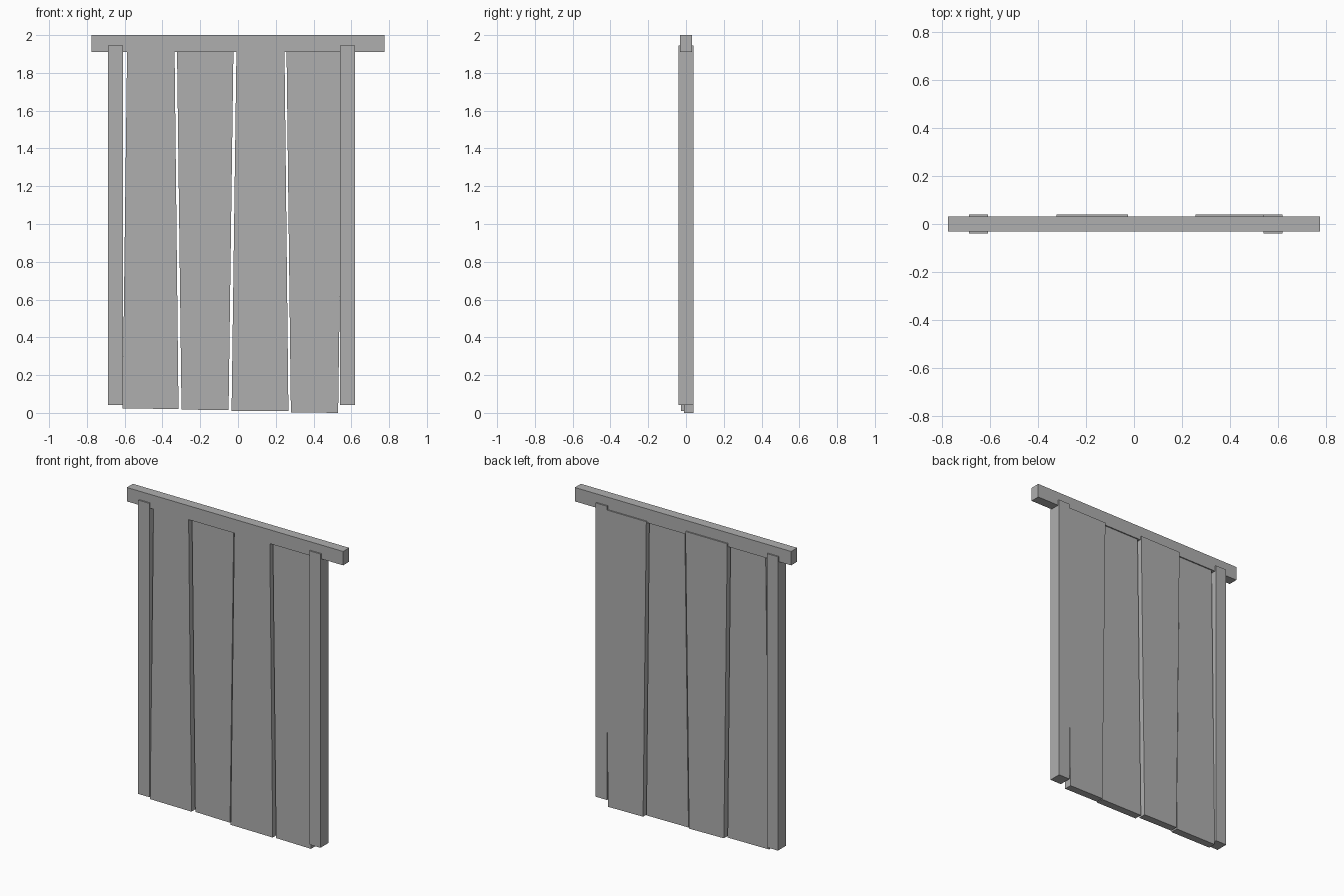
import bpy, bmesh

cube = bpy.data.objects.get("Cube")
if cube:
    bpy.data.objects.remove(cube, do_unlink=True)

GREY = (0.43, 0.43, 0.43, 1)
mat = bpy.data.materials.new("plain grey")
mat.use_nodes = True
mat.diffuse_color = GREY
mat.node_tree.nodes["Principled BSDF"].inputs["Base Color"].default_value = GREY


def board(name, outline, y_front, y_back):
    """Extrude an (x, z) outline from y_front to y_back."""
    bm = bmesh.new()
    face = bm.faces.new([bm.verts.new((x, y_front, z)) for x, z in outline])
    moved = bmesh.ops.extrude_face_region(bm, geom=[face])["geom"]
    verts = [v for v in moved if isinstance(v, bmesh.types.BMVert)]
    bmesh.ops.translate(bm, verts=verts, vec=(0, y_back - y_front, 0))
    bmesh.ops.recalc_face_normals(bm, faces=bm.faces)
    mesh = bpy.data.meshes.new(name)
    bm.to_mesh(mesh)
    bm.free()
    mesh.materials.append(mat)
    obj = bpy.data.objects.new(name, mesh)
    bpy.context.collection.objects.link(obj)
    return obj


def rect(x0, x1, z0, z1):
    return [(x0, z0), (x1, z0), (x1, z1), (x0, z1)]


# Top beam and the two posts
board("top_beam", rect(-0.775, 0.775, 1.91, 2), -0.031, 0.031)
board("right_post", rect(-0.687, -0.608, 0.042, 1.945), -0.04, 0.04)
board("left_post", rect(0.539, 0.619, 0.042, 1.945), -0.04, 0.04)

# Tapered planks, alternately set forward and back:
# bottom x pair, bottom z pair, top x pair, top z
planks = [
    ((-0.611, -0.315), (0.023, 0.021), (-0.587, -0.336), 1.93),
    ((-0.299, -0.05), (0.018, 0.014), (-0.323, -0.024), 1.932),
    ((-0.034, 0.267), (0.011, 0.009), (-0.008, 0.246), 1.93),
    ((0.28, 0.53), (0.003, 0), (0.257, 0.557), 1.92),
]
for i, ((b0, b1), (z0, z1), (t0, t1), top) in enumerate(planks):
    front = -0.01 if i % 2 else -0.026
    board(f"plank_{i + 1}", [(b0, z0), (b1, z1), (t1, top), (t0, top)],
          front, front + 0.0495)
